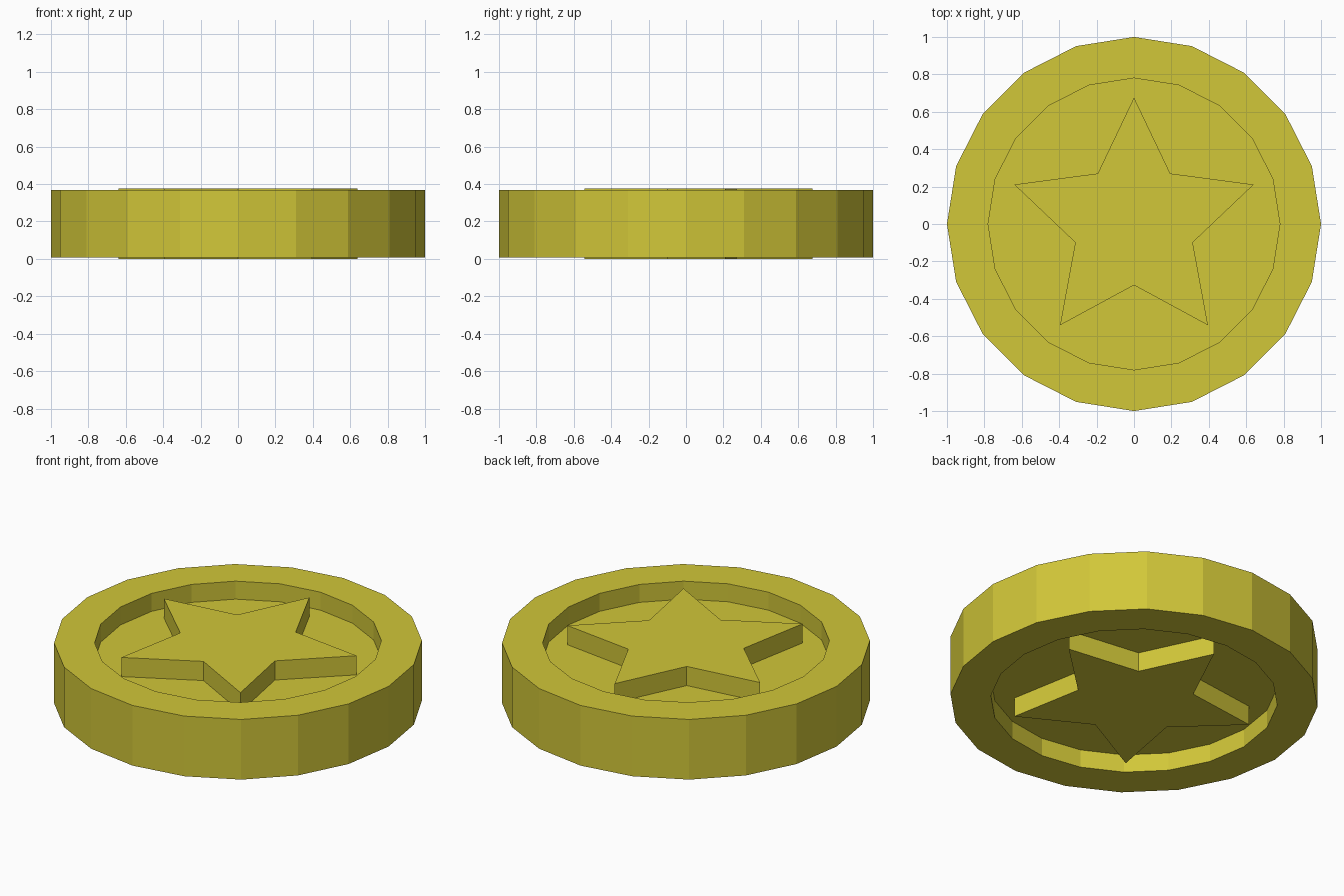
import bpy, bmesh, math

if "Cube" in bpy.data.objects:
    bpy.data.objects.remove(bpy.data.objects["Cube"])

gold = bpy.data.materials.new("gold")
gold.diffuse_color = (0.64, 0.57, 0.04, 1)
gold.use_nodes = True
gold.node_tree.nodes["Principled BSDF"].inputs["Base Color"].default_value = gold.diffuse_color

SIDES = 20
HEIGHT = 0.375


def finish(bm, name):
    bmesh.ops.recalc_face_normals(bm, faces=bm.faces)
    mesh = bpy.data.meshes.new(name)
    bm.to_mesh(mesh)
    bm.free()
    mesh.materials.append(gold)
    obj = bpy.data.objects.new(name, mesh)
    bpy.context.collection.objects.link(obj)
    return obj


def ring(bm, radius, z):
    return [bm.verts.new((radius * math.cos(math.tau * i / SIDES),
                          radius * math.sin(math.tau * i / SIDES), z))
            for i in range(SIDES)]


# Coin body: outer wall, raised rims and a recessed floor on both faces
bm = bmesh.new()
profile = [(0.78, 0.115), (0.78, 0.007), (1.0, 0.007),
           (1.0, 0.368), (0.78, 0.368), (0.78, 0.26)]
rings = [ring(bm, r, z) for r, z in profile]
for a, b in zip(rings, rings[1:]):
    for i in range(SIDES):
        j = (i + 1) % SIDES
        bm.faces.new((a[i], a[j], b[j], b[i]))
bm.faces.new(rings[0])
bm.faces.new(rings[-1])
finish(bm, "coin_body")


# Five-pointed stars standing in the recesses, just proud of the rims
def star(name, z0, z1):
    bm = bmesh.new()
    verts = []
    for i in range(10):
        r = 0.673 if i % 2 == 0 else 0.33
        a = math.pi / 2 + math.pi * i / 5
        verts.append(bm.verts.new((r * math.cos(a), r * math.sin(a) + 0.003, z0)))
    base = bm.faces.new(verts)
    top = bmesh.ops.extrude_face_region(bm, geom=[base], use_keep_orig=True)["geom"]
    bmesh.ops.translate(bm, vec=(0, 0, z1 - z0),
                        verts=[v for v in top if isinstance(v, bmesh.types.BMVert)])
    finish(bm, name)


star("top_star", 0.25, HEIGHT)
star("bottom_star", 0.0, 0.125)
